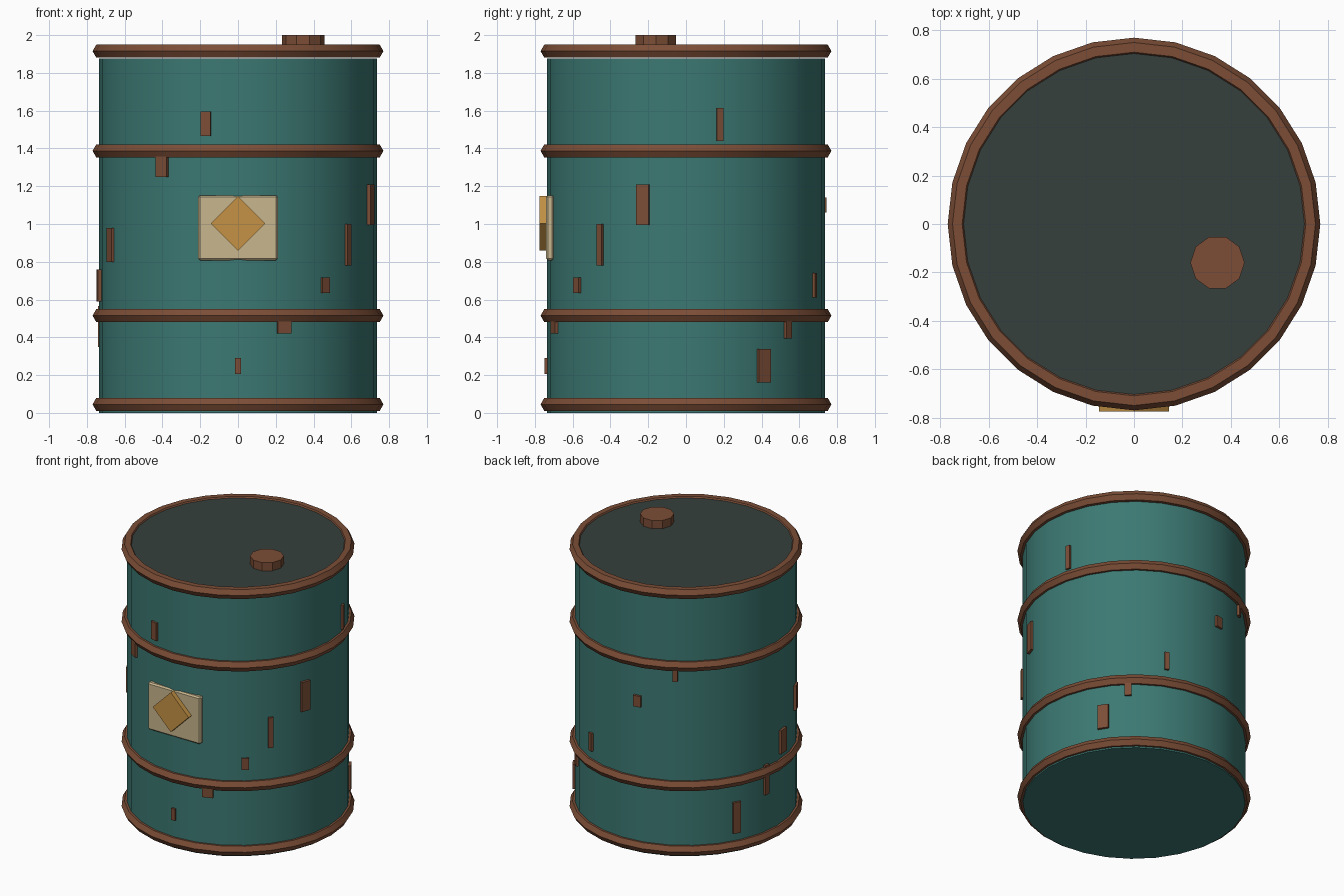
import bpy
from math import radians, sin, cos, pi

if "Cube" in bpy.data.objects:
    bpy.data.objects.remove(bpy.data.objects["Cube"])


def material(name, rgb):
    m = bpy.data.materials.new(name)
    m.diffuse_color = (*rgb, 1)
    m.use_nodes = True
    m.node_tree.nodes["Principled BSDF"].inputs["Base Color"].default_value = m.diffuse_color
    return m


TEAL = material("teal_paint", (0.045, 0.19, 0.17))
RUST = material("rust", (0.2, 0.075, 0.037))
DARK = material("dark_lid", (0.037, 0.051, 0.048))
TAN = material("label_tan", (0.58, 0.47, 0.27))
OCHRE = material("ochre", (0.56, 0.29, 0.06))


def finish(name, mat, smooth=False):
    ob = bpy.context.object
    ob.name = name
    ob.data.materials.append(mat)
    if smooth:
        bpy.ops.object.shade_smooth_by_angle(angle=radians(35))
    return ob


def cylinder(name, mat, r, z0, z1, x=0, y=0, sides=28, turn=0, smooth=True):
    bpy.ops.mesh.primitive_cylinder_add(vertices=sides, radius=r, depth=z1 - z0,
                                        location=(x, y, (z0 + z1) / 2), rotation=(0, 0, turn))
    return finish(name, mat, smooth)


def box(name, mat, loc, size, rot=(0, 0, 0)):
    bpy.ops.mesh.primitive_cube_add(size=1, location=loc, rotation=rot)
    bpy.context.object.scale = size
    bpy.ops.object.transform_apply(location=False, rotation=False, scale=True)
    return finish(name, mat)


# Drum shell, recessed lid and filler cap
cylinder("drum_body", TEAL, 0.735, 0.0, 1.876)
cylinder("drum_lid", DARK, 0.712, 1.886, 1.94)
cylinder("filler_cap", RUST, 0.112, 1.93, 2.0, 0.345, -0.16, sides=10, turn=pi / 2, smooth=False)

# Hexagonal-section hoops
for i, z in enumerate((0.045, 0.515, 1.387, 1.915)):
    bpy.ops.mesh.primitive_torus_add(major_segments=28, minor_segments=6, major_radius=0.73,
                                     minor_radius=0.04, location=(0, 0, z))
    finish(f"hoop_{i + 1}", RUST, True)

# Front label plate with a raised diamond
plate = box("label_plate", TAN, (0, -0.72, 0.98), (0.424, 0.04, 0.344))
bevel = plate.modifiers.new("bevel", "BEVEL")
bevel.width = 0.01
bevel.segments = 1
box("label_diamond", OCHRE, (0, -0.75, 1.003), (0.204, 0.05, 0.204), (0, pi / 4, 0))

# Rust patches: angle from the front (degrees), bottom, top, width
patches = [
    (-13.3, 1.465, 1.595, 0.052), (-33, 1.25, 1.36, 0.07), (-66, 0.80, 0.98, 0.065),
    (-85, 0.59, 0.76, 0.075), (72, 0.995, 1.21, 0.068), (52, 0.78, 1.0, 0.034),
    (38.7, 0.635, 0.717, 0.05), (19.3, 0.42, 0.50, 0.075), (0, 0.205, 0.29, 0.03),
    (104, 1.44, 1.615, 0.034), (157, 0.61, 0.74, 0.03), (137, 0.395, 0.49, 0.045),
    (124, 0.16, 0.337, 0.075), (189.3, 1.06, 1.14, 0.055), (209.5, 1.275, 1.36, 0.032),
    (242, 0.136, 0.362, 0.055), (261, 0.35, 0.565, 0.04),
]
for i, (deg, z0, z1, w) in enumerate(patches):
    a = radians(deg)
    box(f"rust_patch_{i + 1}", RUST, (0.733 * sin(a), -0.733 * cos(a), (z0 + z1) / 2),
        (w, 0.03, z1 - z0), (0, 0, a))
